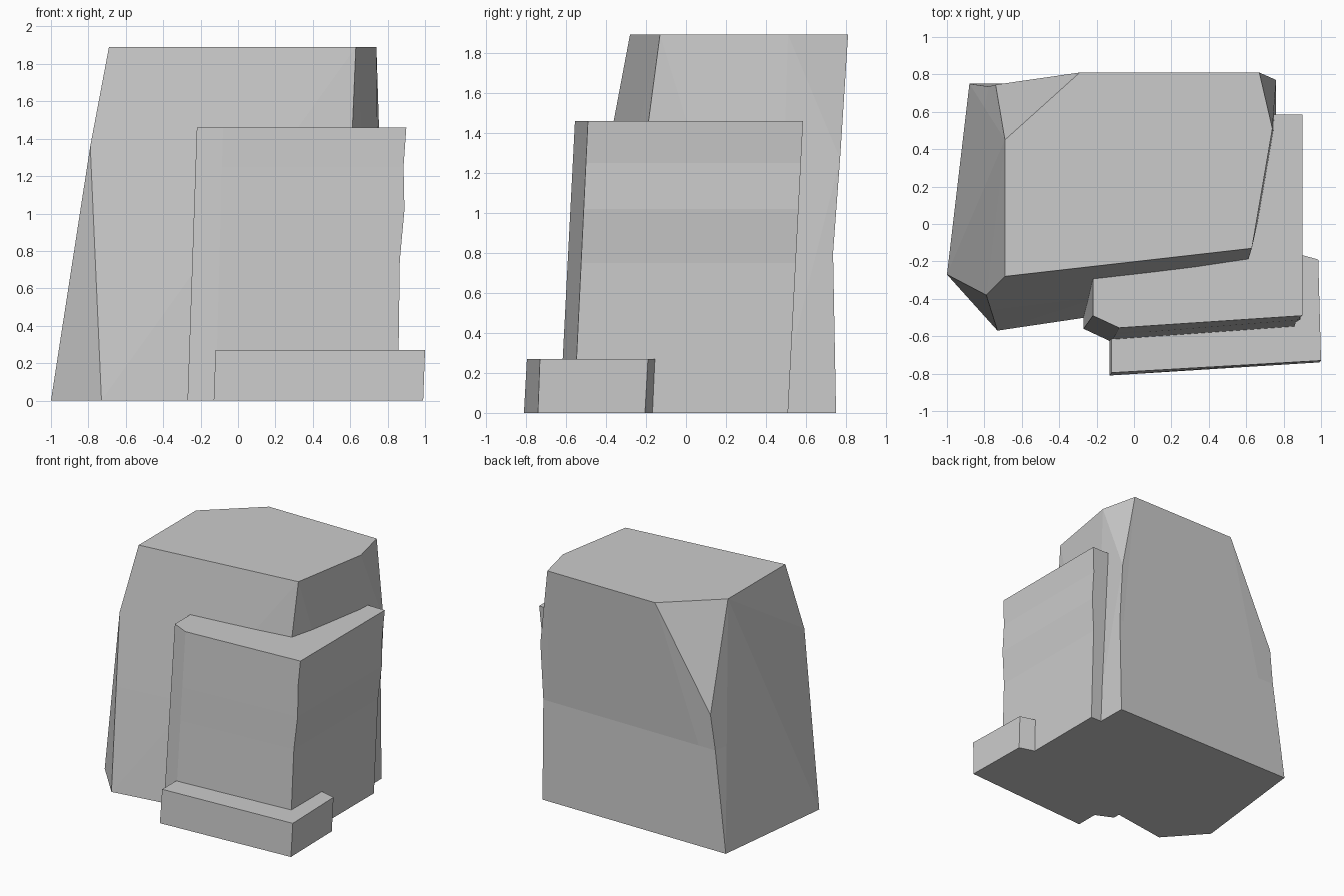
import bpy, bmesh
from math import radians

if "Cube" in bpy.data.objects:
    bpy.data.objects.remove(bpy.data.objects["Cube"])


def block(name, bottom, top, height, extra=(), dents=()):
    """Faceted rock block: hull around two outlines, then small dents at given heights."""
    bm = bmesh.new()
    pts = [(x, y, 0) for x, y in bottom] + [(x, y, height) for x, y in top] + list(extra)
    for p in pts:
        bm.verts.new(p)
    res = bmesh.ops.convex_hull(bm, input=bm.verts[:])
    loose = [v for v in bm.verts if not v.link_faces]
    bmesh.ops.delete(bm, geom=loose, context='VERTS')
    bmesh.ops.dissolve_limit(bm, angle_limit=radians(1.5), verts=bm.verts[:], edges=bm.edges[:])
    for z, axis, limit, value in dents:
        bmesh.ops.bisect_plane(bm, geom=bm.verts[:] + bm.edges[:] + bm.faces[:],
                               plane_co=(0, 0, z), plane_no=(0, 0, 1))
        for v in bm.verts:
            if abs(v.co.z - z) < 1e-4 and v.co[axis] > limit:
                v.co[axis] = value
    bmesh.ops.recalc_face_normals(bm, faces=bm.faces[:])
    mesh = bpy.data.meshes.new(name)
    bm.to_mesh(mesh)
    bm.free()
    obj = bpy.data.objects.new(name, mesh)
    bpy.context.collection.objects.link(obj)
    return obj


# Tall main boulder with chipped corners and a slightly hollow back
block("main_rock",
      [(-1.0, -0.27), (-0.73, -0.57), (0.55, -0.38), (0.76, 0.45), (0.755, 0.75), (-0.88, 0.75)],
      [(-0.69, -0.28), (0.63, -0.13), (0.74, 0.51), (0.67, 0.81), (-0.29, 0.81), (-0.69, 0.45)],
      1.89,
      extra=[(-0.79, -0.38, 1.36), (0.76, 0.77, 1.27), (-0.74, 0.745, 1.08)],
      dents=[(0.8, 1, 0.7, 0.735)])

# Middle slab wrapping the front right corner
block("middle_slab",
      [(-0.27, -0.40), (-0.27, -0.56), (-0.12, -0.63), (0.855, -0.56), (0.855, 0.51), (0.65, 0.51)],
      [(-0.22, -0.28), (-0.22, -0.49), (-0.08, -0.555), (0.90, -0.49), (0.90, 0.585), (0.68, 0.585)],
      1.46,
      dents=[(0.75, 0, 0.8, 0.865), (1.02, 0, 0.8, 0.89), (1.25, 0, 0.8, 0.885)])

# Low step at the foot of the slab
block("low_step",
      [(-0.13, -0.58), (-0.13, -0.81), (0.99, -0.74), (0.98, -0.205), (0.83, -0.16)],
      [(-0.12, -0.58), (-0.12, -0.795), (1.0, -0.73), (0.985, -0.19), (0.84, -0.15)],
      0.27)
